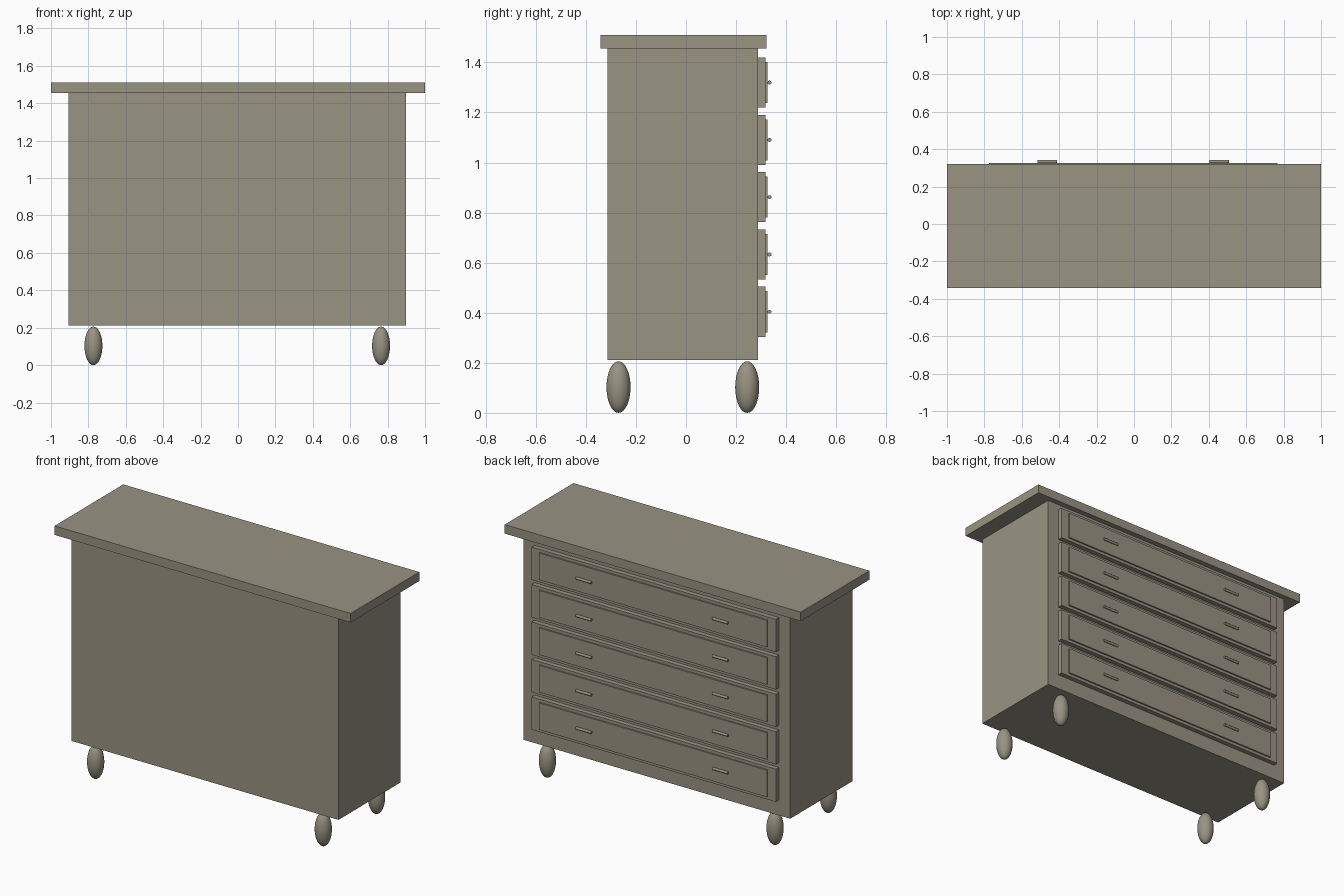
import bpy

if "Cube" in bpy.data.objects:
    bpy.data.objects.remove(bpy.data.objects["Cube"])

CX, CY = -0.004, -0.0125      # centre of carcass
BACK = 0.288                  # carcass face that carries the drawers

mat = bpy.data.materials.new("warm grey paint")
mat.diffuse_color = (0.315, 0.292, 0.225, 1)
mat.use_nodes = True
mat.node_tree.nodes["Principled BSDF"].inputs["Base Color"].default_value = mat.diffuse_color


def finish(name):
    ob = bpy.context.object
    ob.name = name
    ob.data.materials.append(mat)
    bpy.ops.object.transform_apply(location=False, rotation=True, scale=True)
    return ob


def box(name, x0, x1, y0, y1, z0, z1):
    bpy.ops.mesh.primitive_cube_add(
        size=1, location=((x0 + x1) / 2, (y0 + y1) / 2, (z0 + z1) / 2))
    bpy.context.object.scale = (x1 - x0, y1 - y0, z1 - z0)
    return finish(name)


# Carcass and overhanging top
box("carcass", CX - 0.902, CX + 0.902, CY - 0.3005, BACK, 0.211, 1.455)
box("table_top", -1, 1, -0.342, 0.321, 1.455, 1.51)

# Five drawers, each with a raised panel and two bar handles
for i in range(5):
    z = 0.404 + i * 0.2288
    box(f"drawer_{i + 1}", CX - 0.825, CX + 0.825, BACK - 0.005, 0.317, z - 0.1, z + 0.1)
    box(f"drawer_panel_{i + 1}", CX - 0.77, CX + 0.77, 0.312, 0.326, z - 0.082, z + 0.082)
    for side in (-1, 1):
        bpy.ops.mesh.primitive_cylinder_add(
            vertices=24, radius=0.0078, depth=0.104,
            location=(CX + side * 0.461, 0.3335, z), rotation=(0, 1.5707963, 0))
        finish(f"handle_{i + 1}")
        bpy.ops.object.shade_smooth_by_angle()

# Egg-shaped feet at the corners
for sx in (-1, 1):
    for sy in (-1, 1):
        bpy.ops.mesh.primitive_uv_sphere_add(
            segments=32, ring_count=16, radius=1,
            location=(CX + sx * 0.769, CY + sy * 0.257, 0.103))
        bpy.context.object.scale = (0.048, 0.048, 0.103)
        finish("foot")
        bpy.ops.object.shade_smooth()
